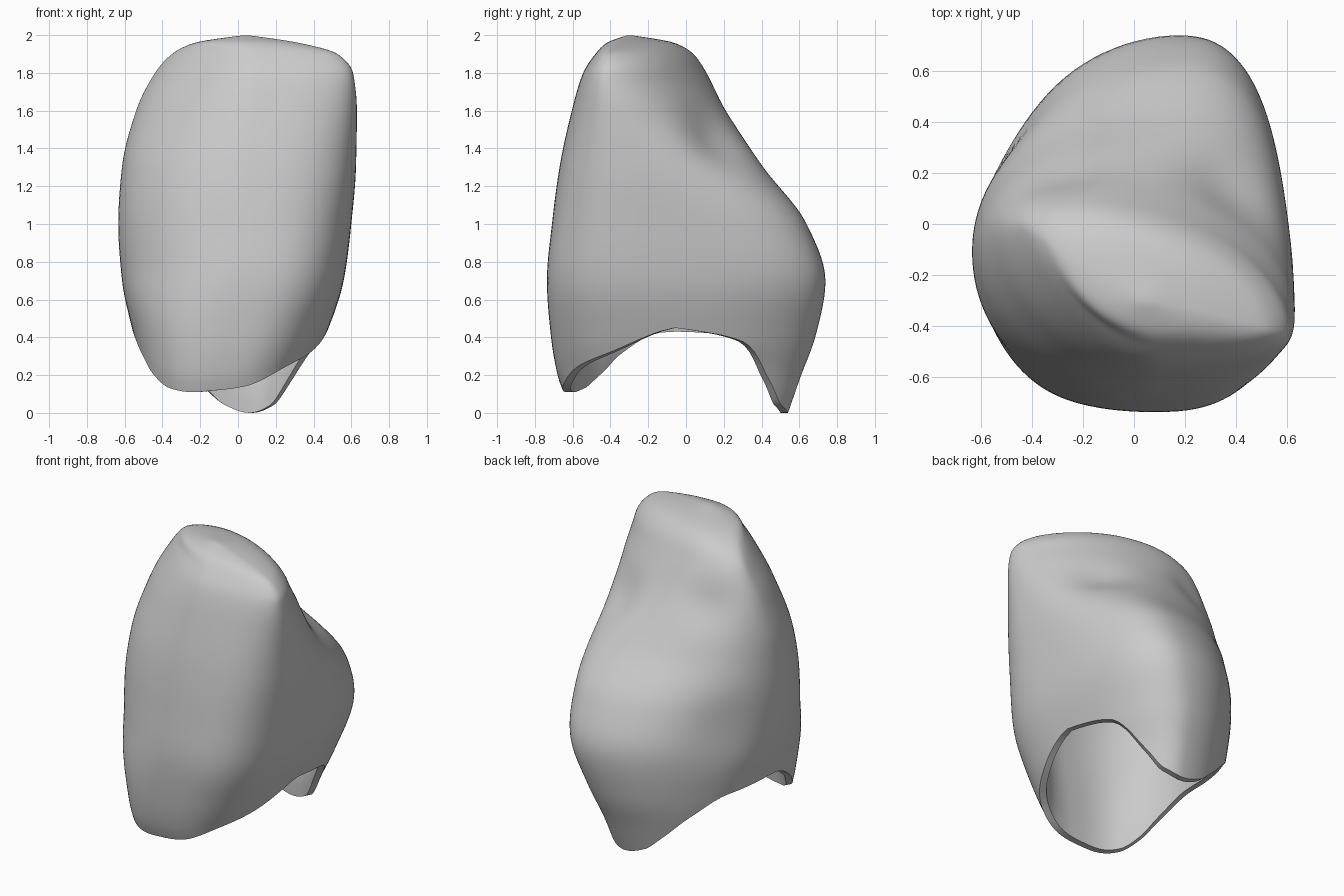
import bpy, bmesh, math
from mathutils import Vector

if "Cube" in bpy.data.objects:
    bpy.data.objects.remove(bpy.data.objects["Cube"])

COLS, ROWS, INNER_ROWS = 112, 64, 32
TOP, CAVITY_TOP = 2.0, 1.4

# Horizontal sections: height, then left x, right x, front y, back y,
# y of the left and right extremes, x of the back and front extremes
SECTIONS = [
    (0.00, -.46, .31, -.60, .54, -.02, 0.0, .07, -.10),
    (0.20, -.51, .37, -.68, .61, -.04, -.02, .09, -.06),
    (0.40, -.55, .46, -.715, .685, -.06, -.05, .12, 0.0),
    (0.70, -.615, .56, -.737, .74, -.09, -.10, .17, .08),
    (1.00, -.635, .60, -.71, .64, -.10, -.16, .17, .10),
    (1.30, -.615, .625, -.67, .41, -.08, -.24, .10, .10),
    (1.60, -.54, .63, -.605, .215, -.04, -.34, -.10, .10),
    (1.80, -.44, .61, -.545, .11, -.02, -.40, -.16, .10),
    (1.90, -.35, .53, -.48, .04, -.07, -.40, -.13, .10),
    (1.96, -.23, .32, -.42, -.06, -.18, -.35, -.06, .08),
    (2.00, .03, .05, -.31, -.29, -.30, -.30, .04, .04),
]

# Corner squareness: height, back right, back left, front left, front right
SQUARENESS = [(0.0, 2.2, 2.0, 2.9, 2.5), (0.4, 2.3, 1.95, 2.8, 2.6),
              (0.8, 2.6, 1.9, 2.2, 2.7), (1.2, 2.3, 1.95, 2.1, 2.7),
              (1.6, 1.8, 2.1, 1.8, 2.7), (1.9, 1.7, 2.1, 1.6, 2.6), (2.0, 2, 2, 2, 2)]

# Height of the open lower rim around the crown: degrees from +x, height
RIM = [(0, .45), (25, .38), (45, .18), (65, .04), (90, 0), (105, .04), (118, .14),
       (135, .29), (155, .41), (180, .43), (200, .32), (215, .21), (235, .13),
       (255, .11), (280, .14), (310, .25), (335, .33), (360, .45)]

# Shallow hollows of the back face: centre, radius, depth
DENTS = [((.36, .12, 1.40), .18, .06), ((-.28, .13, 1.55), .15, .035),
         ((-.48, .34, .85), .24, .035)]


def smooth_lookup(table, key, col):
    """Monotone cubic interpolation of one column of a table."""
    n = len(table)
    i = max(k for k in range(n - 1) if table[k][0] <= key or k == 0)

    def chord(k):
        k = min(max(k, 0), n - 2)
        return (table[k + 1][col] - table[k][col]) / (table[k + 1][0] - table[k][0])

    def slope(k):
        a, b = chord(k - 1), chord(k)
        return 0 if a * b <= 0 else 2 * a * b / (a + b)

    h = table[i + 1][0] - table[i][0]
    t = (key - table[i][0]) / h
    p, q = table[i][col], table[i + 1][col]
    return (p * (1 + 2 * t) * (1 - t) ** 2 + slope(i) * h * t * (1 - t) ** 2
            + q * t * t * (3 - 2 * t) - slope(i + 1) * h * t * t * (1 - t))


def section_point(angle, z, scale=1.0):
    """Point on the four-cornered outline at a height, optionally shrunk."""
    left, right, front, back, yl, yr, xb, xf = (
        smooth_lookup(SECTIONS, z, c) for c in range(1, 9))
    a = math.radians(angle)
    c, s = math.cos(a), math.sin(a)
    n = smooth_lookup(SQUARENESS, z, 1 + int(angle // 90) % 4)
    u, v = abs(c) ** (2 / n), abs(s) ** (2 / n)
    side, side_y = (right, yr) if c >= 0 else (left, yl)
    end, end_x = (back, xb) if s >= 0 else (front, xf)
    p = Vector((end_x + (side - end_x) * u, side_y + (end - side_y) * v, z))
    mid = Vector(((left + right) / 2, (front + back) / 2, z))
    return mid + (p - mid) * scale


def dented(p):
    for centre, radius, depth in DENTS:
        c = Vector(centre)
        inward = Vector((-c.x, -c.y - .3, -.3)).normalized()
        p = p + inward * depth * math.exp(-((p - c).length / radius) ** 2)
    return p


def bridge(bm, low, high):
    for i in range(COLS):
        j = (i + 1) % COLS
        bm.faces.new((low[i], low[j], high[j], high[i]))


bm = bmesh.new()
angles = [360 * i / COLS for i in range(COLS)]
rim = [smooth_lookup(RIM, a, 1) for a in angles]

# Outer wall, rows crowding towards the rounded biting edge
outer = []
for r in range(ROWS):
    t = 1 - (1 - r / ROWS) ** 1.6
    outer.append([bm.verts.new(dented(section_point(a, m + (TOP - m) * t)))
                  for a, m in zip(angles, rim)])
for low, high in zip(outer, outer[1:]):
    bridge(bm, low, high)
peak = bm.verts.new((.04, -.30, TOP))
for i in range(COLS):
    bm.faces.new((outer[-1][i], outer[-1][(i + 1) % COLS], peak))

# Inner wall: thin rim, a soft shoulder, then a tapering domed hollow
inner = []
for r in range(INNER_ROWS):
    t = math.sin(math.pi / 2 * r / INNER_ROWS)
    shoulder = 1 - math.exp(-t * 8)
    shrink = (.93 - .1 * shoulder - .2 * t) * math.sqrt(1 - t ** 6)
    inner.append([bm.verts.new(section_point(a, m + (CAVITY_TOP - m) * t, shrink))
                  for a, m in zip(angles, rim)])
for low, high in zip(inner, inner[1:]):
    bridge(bm, high, low)
roof = bm.verts.new(section_point(0, CAVITY_TOP, 0))
for i in range(COLS):
    bm.faces.new((inner[-1][(i + 1) % COLS], inner[-1][i], roof))
bridge(bm, inner[0], outer[0])
bmesh.ops.recalc_face_normals(bm, faces=bm.faces)

mesh = bpy.data.meshes.new("crown_shell")
bm.to_mesh(mesh)
bm.free()
crown = bpy.data.objects.new("crown_shell", mesh)
bpy.context.collection.objects.link(crown)

# Single plain grey
grey = bpy.data.materials.new("plain_grey")
grey.use_nodes = True
colour = (.6, .6, .6, 1)
grey.diffuse_color = colour
grey.node_tree.nodes["Principled BSDF"].inputs["Base Color"].default_value = colour
mesh.materials.append(grey)

# Soften the wall slightly without moving the rim
soft = crown.vertex_groups.new(name="soft_wall")
soft.add(list(range(COLS * 3, COLS * ROWS + 1)), 1.0, "REPLACE")
relax = crown.modifiers.new("relax", "SMOOTH")
relax.factor, relax.iterations, relax.vertex_group = .5, 4, soft.name

bpy.context.view_layer.objects.active = crown
crown.select_set(True)
bpy.ops.object.shade_smooth_by_angle(angle=math.radians(50))
